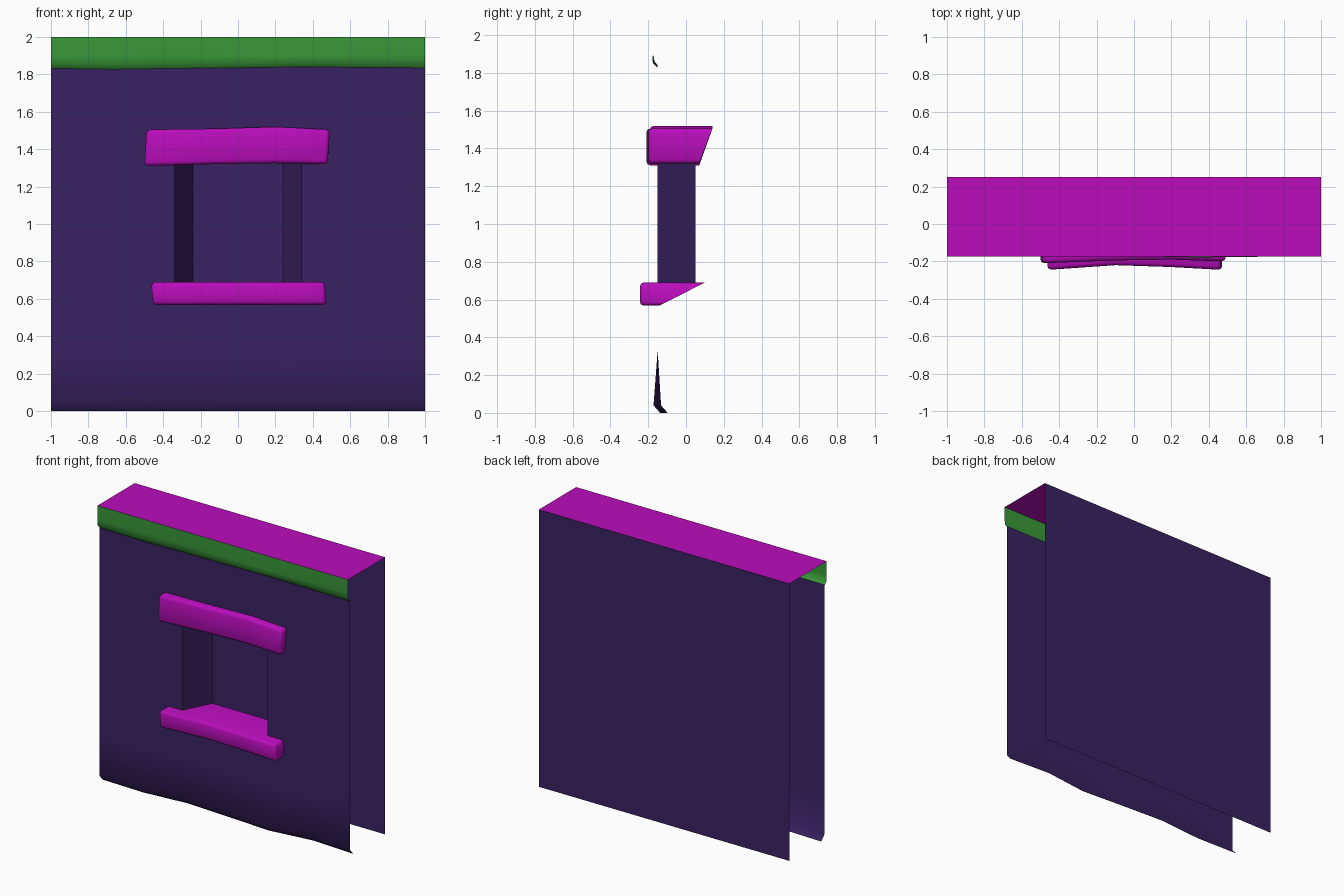
import bpy, bmesh, math

cube = bpy.data.objects.get("Cube")
if cube:
    bpy.data.objects.remove(cube, do_unlink=True)


def material(name, rgb):
    m = bpy.data.materials.new(name)
    m.use_nodes = True
    m.diffuse_color = (*rgb, 1)
    m.node_tree.nodes["Principled BSDF"].inputs["Base Color"].default_value = (*rgb, 1)
    return m


PURPLE = material("dark purple", (0.04, 0.016, 0.122))
MAGENTA = material("magenta", (0.49, 0.004, 0.5))
GREEN = material("green", (0.042, 0.32, 0.042))


def finish(bm, name, mat, angle=60):
    mesh = bpy.data.meshes.new(name)
    bm.to_mesh(mesh)
    bm.free()
    mesh.materials.append(mat)
    ob = bpy.data.objects.new(name, mesh)
    bpy.context.collection.objects.link(ob)
    bpy.ops.object.select_all(action='DESELECT')
    ob.select_set(True)
    bpy.context.view_layer.objects.active = ob
    bpy.ops.object.shade_smooth_by_angle(angle=math.radians(angle))
    return ob


def sheet(name, mat, rows, skip=lambda c: False):
    """Open surface through rows of points, leaving out faces chosen by skip."""
    bm = bmesh.new()
    grid = [[bm.verts.new(p) for p in row] for row in rows]
    for low, high in zip(grid, grid[1:]):
        for i in range(len(low) - 1):
            quad = (low[i], low[i + 1], high[i + 1], high[i])
            centre = sum((v.co for v in quad), quad[0].co * 0) / 4
            if not skip(centre):
                bm.faces.new(quad)
    return finish(bm, name, mat)


def ledge(name, stations, profile, shear):
    """Worn bar: a (y, z) profile swept along x, with rounded front edges.
    Each station is x, front y shift, top z shift, bottom z shift."""
    bm = bmesh.new()
    mid = sum(z for y, z in profile) / len(profile)
    rings = []
    for x, dy, top, bottom in stations:
        ring = []
        for k, (y, z) in enumerate(profile):
            up = z > mid
            front = k in (0, 3)
            ring.append(bm.verts.new((x + (shear if up else -shear),
                                      y + (dy if front else 0),
                                      z + (top if up else bottom))))
        rings.append(ring)
    for a, b in zip(rings, rings[1:]):
        for k in range(4):
            bm.faces.new((a[k], b[k], b[k - 1], a[k - 1]))
    bm.faces.new(rings[0])
    bm.faces.new(rings[-1][::-1])
    bmesh.ops.recalc_face_normals(bm, faces=bm.faces)
    edges = [e for e in bm.edges if e.calc_face_angle(0) > 0.5
             and min(v.co.y for v in e.verts) < -0.17]
    bmesh.ops.bevel(bm, geom=edges, offset=0.02, segments=2, profile=0.5,
                    affect='EDGES')
    return finish(bm, name, MAGENTA, 50)


# Front wall with an opening and a wavy, curled bottom edge
XS = [-1, -0.67, -0.34, 0, 0.34, 0.67, 1]
WAVE = [0, -0.01, 0.018, 0, -0.022, 0.018, 0]
SILL, HEAD, WALL_Y = 0.67, 1.35, -0.15


def wall_row(z, amount, curl=0):
    return [(x, WALL_Y + w * amount + curl, z) for x, w in zip(XS, WAVE)]


sheet("front_wall", PURPLE,
      [wall_row(0, 1, 0.035), wall_row(0.04, 1), wall_row(0.33, 0),
       wall_row(SILL, 0), wall_row(HEAD, 0), wall_row(1.84, 0)],
      skip=lambda c: abs(c.x) < 0.34 and SILL < c.z < HEAD)

# Window recess: splayed sides and a back pane
RECESS = [(-0.34, WALL_Y), (-0.24, 0.05), (0.24, 0.05), (0.34, WALL_Y)]
recess = sheet("window_recess", PURPLE,
               [[(x, y, z) for x, y in RECESS] for z in (SILL, HEAD)])
recess.data.shade_flat()

# Green trim along the top with an uneven lower lip
trim_z = [0, -0.005, 0, 0.003, 0.008, 0.005, 0.003]
sheet("top_trim", GREEN,
      [[(x, WALL_Y, 1.832 + d) for x, d in zip(XS, trim_z)],
       [(x, -0.172 + w * 0.3, 1.856 + d) for x, w, d in zip(XS, WAVE, trim_z)],
       [(x, -0.175, 1.9) for x in XS],
       [(x, -0.175, 2) for x in XS]])

# Flat top and back panels
sheet("top_panel", MAGENTA, [[(x, y, 2) for x in (-1, 1)] for y in (-0.175, 0.25)])
sheet("back_panel", PURPLE, [[(x, 0.25, z) for x in (1, -1)] for z in (0, 2)])

# Window lintel and sill
ledge("window_lintel",
      [(-0.495, -0.01, -0.01, -0.01), (-0.12, 0.005, -0.005, 0),
       (0.2, 0.01, 0.005, 0.005), (0.485, 0, -0.01, 0)],
      [(-0.2, 1.515), (0.14, 1.515), (0.07, 1.32), (-0.2, 1.32)], 0.006)
ledge("window_sill",
      [(-0.46, 0, 0, 0), (-0.1, 0.025, 0, 0), (0.2, 0.015, 0, 0), (0.468, 0, 0, 0)],
      [(-0.245, 0.69), (0.1, 0.69), (-0.14, 0.568), (-0.245, 0.568)], -0.004)
